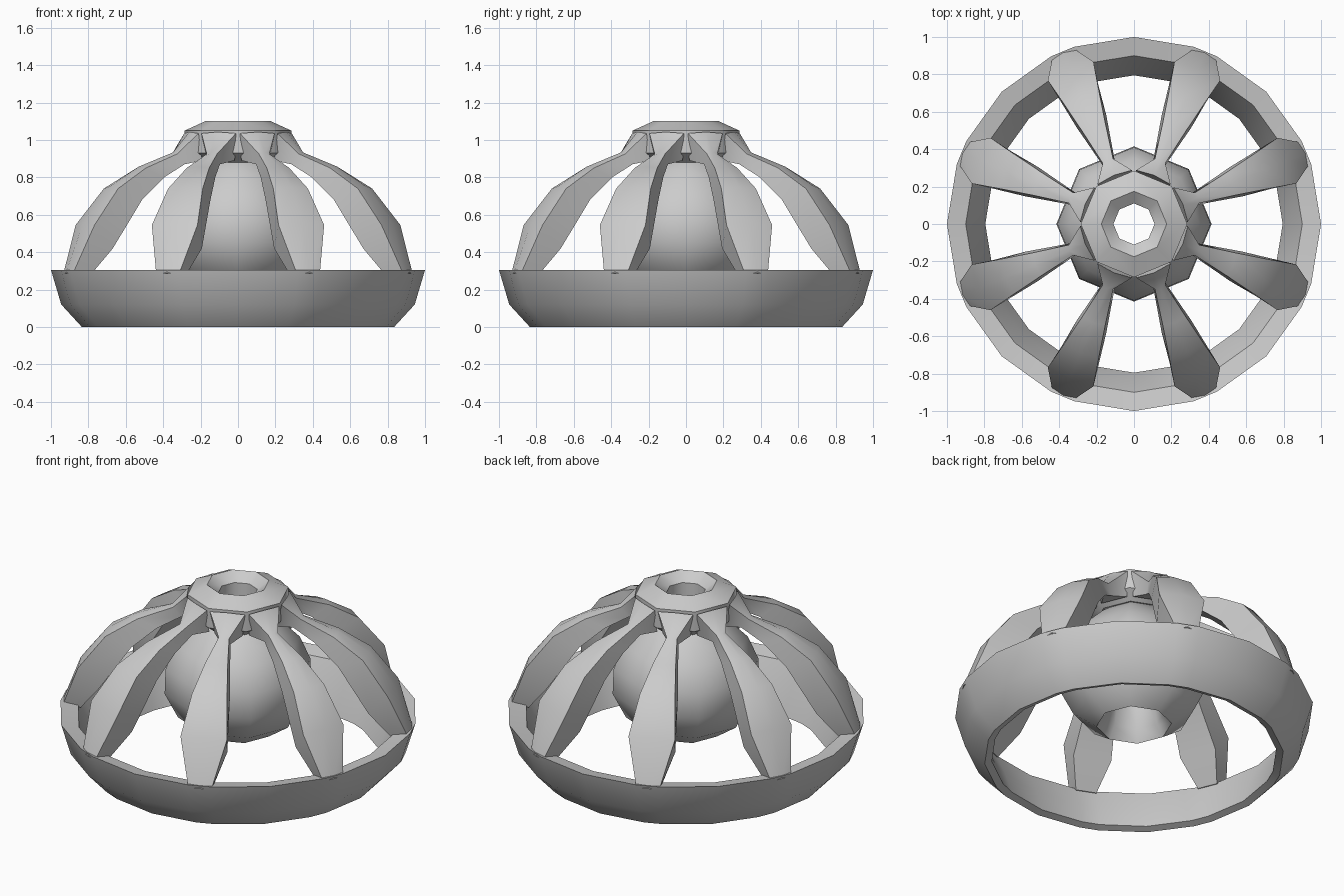
import bpy, bmesh
from math import sin, cos, radians

if "Cube" in bpy.data.objects:
    bpy.data.objects.remove(bpy.data.objects["Cube"])


def finish(name, bm, angle):
    bmesh.ops.recalc_face_normals(bm, faces=bm.faces)
    mesh = bpy.data.meshes.new(name)
    bm.to_mesh(mesh)
    bm.free()
    ob = bpy.data.objects.new(name, mesh)
    bpy.context.collection.objects.link(ob)
    bpy.ops.object.select_all(action='DESELECT')
    ob.select_set(True)
    bpy.context.view_layer.objects.active = ob
    bpy.ops.object.shade_smooth_by_angle(angle=radians(angle))
    return ob


def skin(bm, loops, closed):
    """Join equal-length closed loops of points with quads."""
    rows = [[bm.verts.new(p) for p in loop] for loop in loops]
    n = len(rows[0])
    pairs = list(zip(rows, rows[1:]))
    if closed:
        pairs.append((rows[-1], rows[0]))
    for a, b in pairs:
        for j in range(n):
            k = (j + 1) % n
            bm.faces.new((a[j], a[k], b[k], b[j]))
    if not closed:
        bm.faces.new(rows[0])
        bm.faces.new(rows[-1])


def lathe(name, profile, angles, smooth):
    """Turn a closed (radius, height) profile through the given angles."""
    bm = bmesh.new()
    loops = [[(r * cos(radians(a)), r * sin(radians(a)), z) for r, z in profile]
             for a in angles]
    skin(bm, loops, True)
    return finish(name, bm, smooth)


octagon = [45 * i for i in range(8)]

# Base ring, with a pair of corners where each rib lands
ring_angles = [45 * i + d for i in range(8) for d in (0, 18.7, 26.3)]
lathe("base_ring",
      [(1.0, 0.305), (0.945, 0.12), (0.835, 0.0), (0.795, 0.015),
       (0.84, 0.15), (0.90, 0.285)],
      ring_angles, 40)

# Top hub with a hole through it
lathe("top_hub",
      [(0.11, 0.90), (0.11, 1.05), (0.175, 1.10), (0.285, 1.05),
       (0.285, 0.93), (0.22, 0.88)],
      octagon, 50)

# Hanging bulb, open through the middle
lathe("centre_bulb",
      [(0.11, 0.92), (0.19, 0.90), (0.25, 0.84), (0.35, 0.74), (0.41, 0.60),
       (0.415, 0.45), (0.34, 0.30), (0.21, 0.21), (0.17, 0.28), (0.12, 0.50)],
      octagon, 50)

# Curved ribs: outer radius, height, half width, inner radius, height, half width
stations = [
    (0.985, 0.28, 0.065, 0.885, 0.27, 0.06),
    (0.885, 0.545, 0.132, 0.77, 0.42, 0.11),
    (0.735, 0.74, 0.10, 0.59, 0.68, 0.085),
    (0.56, 0.85, 0.065, 0.45, 0.80, 0.055),
    (0.365, 0.925, 0.03, 0.32, 0.87, 0.028),
    (0.27, 1.035, 0.10, 0.24, 0.89, 0.08),
]
for i in range(8):
    a = radians(22.5 + 45 * i)

    def at(r, w, z):
        return (r * cos(a) - w * sin(a), r * sin(a) + w * cos(a), z)

    bm = bmesh.new()
    loops = [[at(ro, -wo, zo), at(ro + 0.012, 0, zo + 0.008), at(ro, wo, zo),
              at(ri, wi, zi), at(ri, -wi, zi)]
             for ro, zo, wo, ri, zi, wi in stations]
    skin(bm, loops, False)
    finish(f"rib_{i + 1}", bm, 45)
